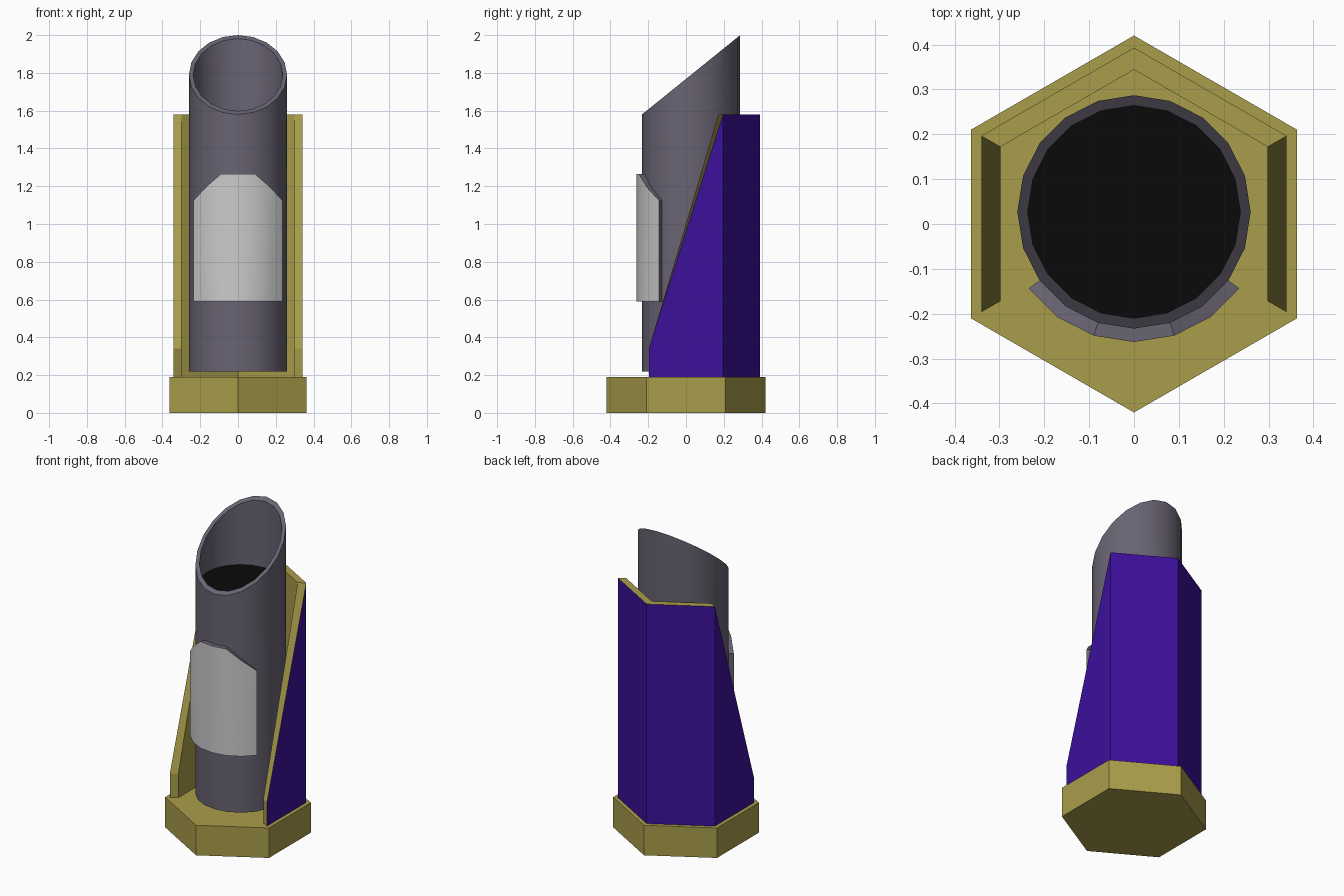
import bpy, bmesh
from math import sin, cos, radians

if "Cube" in bpy.data.objects:
    bpy.data.objects.remove(bpy.data.objects["Cube"])


def material(name, r, g, b):
    m = bpy.data.materials.new(name)
    m.diffuse_color = (r, g, b, 1)
    m.use_nodes = True
    m.node_tree.nodes["Principled BSDF"].inputs["Base Color"].default_value = m.diffuse_color
    return m


gold = material("gold", 0.40, 0.34, 0.07)
purple = material("purple", 0.045, 0.005, 0.33)
steel = material("steel", 0.14, 0.125, 0.17)
pale = material("pale", 0.52, 0.52, 0.52)
black = material("black", 0.003, 0.003, 0.003)

TUBE_Y, TUBE_R, BORE_R = 0.027, 0.26, 0.237


def ring_point(radius, degrees, cy=0.0):
    """Point on a circle; 0 degrees faces the front (-y)."""
    a = radians(degrees)
    return radius * sin(a), cy - radius * cos(a)


def finish(name, bm, mats, smooth=False):
    bmesh.ops.recalc_face_normals(bm, faces=bm.faces)
    mesh = bpy.data.meshes.new(name)
    bm.to_mesh(mesh)
    bm.free()
    for m in mats:
        mesh.materials.append(m)
    ob = bpy.data.objects.new(name, mesh)
    bpy.context.collection.objects.link(ob)
    if smooth:
        bpy.ops.object.select_all(action='DESELECT')
        ob.select_set(True)
        bpy.context.view_layer.objects.active = ob
        bpy.ops.object.shade_smooth_by_angle(angle=radians(30))
    return ob


def wall(name, sections, mats, closed=False, smooth=False):
    """Thick wall along (outer_xy, inner_xy, z_bottom, outer_top, inner_top).
    Outer faces use slot 0, all others slot 1."""
    bm = bmesh.new()
    rows = []
    for o, i, zb, zo, zi in sections:
        rows.append([bm.verts.new((*o, zb)), bm.verts.new((*o, zo)),
                     bm.verts.new((*i, zi)), bm.verts.new((*i, zb))])
    n = len(rows)
    for k in range(n if closed else n - 1):
        a, b = rows[k], rows[(k + 1) % n]
        for j in range(4):
            f = bm.faces.new((a[j], b[j], b[(j + 1) % 4], a[(j + 1) % 4]))
            f.material_index = 0 if j == 0 else 1
    if not closed:
        for row in (rows[0], rows[-1]):
            bm.faces.new(row).material_index = 1
    return finish(name, bm, mats, smooth)


def disc(name, radius, z, mat):
    bm = bmesh.new()
    bm.faces.new([bm.verts.new((*ring_point(radius, d, TUBE_Y), z))
                  for d in range(0, 360, 18)])
    return finish(name, bm, [mat])


# Hexagonal base
bm = bmesh.new()
bottom = bm.faces.new([bm.verts.new((*ring_point(0.42, d), 0))
                       for d in range(0, 360, 60)])
top = bmesh.ops.extrude_face_region(bm, geom=[bottom], use_keep_orig=True)
bmesh.ops.translate(bm, vec=(0, 0, 0.19),
                    verts=[v for v in top["geom"] if isinstance(v, bmesh.types.BMVert)])
finish("base", bm, [gold])

# Shield around the back, its two sides sloping down to the front
tops = [0.34, 1.58, 1.58, 1.58, 0.34]
wall("shield", [(ring_point(0.393, d), ring_point(0.344, d), 0.19, z, z)
                for d, z in zip(range(60, 301, 60), tops)], [purple, gold])


# Tube with a slanted mouth
def mouth_z(y):
    return 1.58 + 0.42 * (y - TUBE_Y + TUBE_R) / (2 * TUBE_R)


sections = []
for d in range(0, 360, 18):
    o, i = ring_point(TUBE_R, d, TUBE_Y), ring_point(BORE_R, d, TUBE_Y)
    sections.append((o, i, 0.22, mouth_z(o[1]), mouth_z(i[1])))
wall("tube", sections, [steel, steel], closed=True, smooth=True)
disc("tube_floor", TUBE_R, 0.22, steel)
disc("tube_dark_inside", BORE_R, 1.56, black)

# Curved plate on the front of the tube
plate_tops = [1.125, 1.195, 1.265, 1.265, 1.265, 1.195, 1.125]
wall("front_plate", [(ring_point(0.29, d, TUBE_Y), ring_point(0.259, d, TUBE_Y), 0.59, z, z)
                     for d, z in zip(range(-54, 55, 18), plate_tops)],
     [pale, steel], smooth=True)
